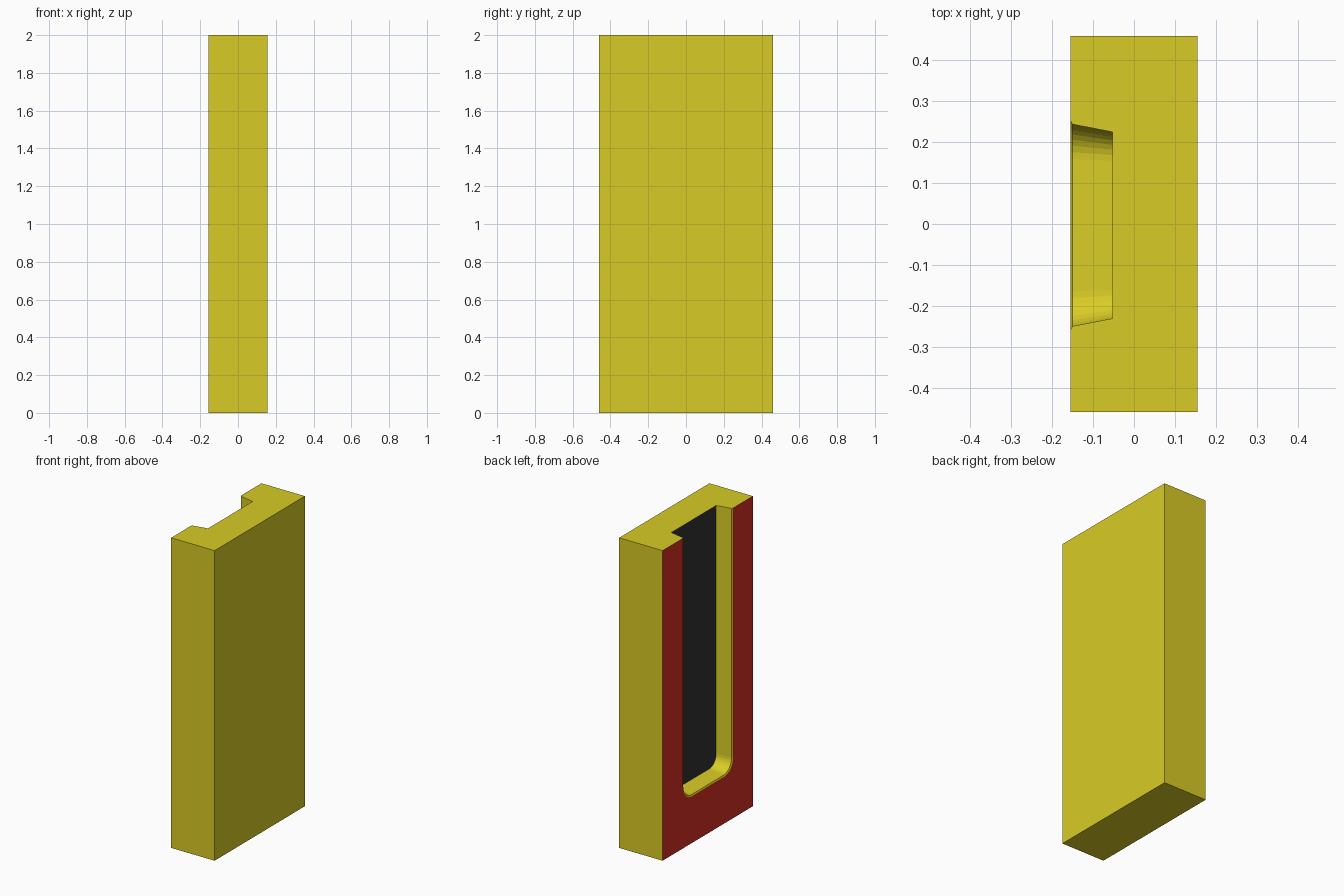
import bpy, bmesh, math

cube = bpy.data.objects.get("Cube")
if cube:
    bpy.data.objects.remove(cube, do_unlink=True)


def material(name, rgb):
    m = bpy.data.materials.new(name)
    m.use_nodes = True
    m.diffuse_color = (*rgb, 1)
    m.node_tree.nodes["Principled BSDF"].inputs["Base Color"].default_value = (*rgb, 1)
    return m


YELLOW, RED, BLACK = range(3)
materials = [material("yellow", (0.69, 0.60, 0.019)),
             material("red", (0.69, 0.03, 0.018)),
             material("black", (0.033, 0.033, 0.033))]

HX, HY, TOP = 0.155, 0.46, 2.0   # half thickness, half width, height
CENTRE = -0.003                  # slight sideways offset of the channel
STEPS = 8                        # segments per rounded corner

bm = bmesh.new()


def channel_ring(x, half, bottom, radius):
    """U-shaped outline, open at the top, with rounded lower corners."""
    pts = [(half, TOP)]
    for side, start in ((1, 0), (-1, 90)):
        for i in range(STEPS + 1):
            a = math.radians(start + 90 * i / STEPS)
            pts.append((side * (half - radius) + radius * math.cos(a),
                        bottom + radius - radius * math.sin(a)))
    pts.append((-half, TOP))
    return [bm.verts.new((x, CENTRE + y, z)) for y, z in pts]


def face(verts, mat=YELLOW):
    f = bm.faces.new(verts)
    f.material_index = mat


# Channel: flared lip, throat and floor outlines
lip = channel_ring(-HX, 0.256, 0.302, 0.09)
throat = channel_ring(-HX + 0.004, 0.247, 0.311, 0.085)
floor = channel_ring(-0.053, 0.228, 0.328, 0.07)
for outer, inner in ((lip, throat), (throat, floor)):
    for i in range(len(lip) - 1):
        face((outer[i], outer[i + 1], inner[i + 1], inner[i]))
face(floor, BLACK)

# Block corners, keyed by the sign of x, y and the height
c = {(sx, sy, z): bm.verts.new((sx * HX, sy * HY, z))
     for sx in (-1, 1) for sy in (-1, 1) for z in (0, TOP)}

# Plain outer sides
for sy in (-1, 1):
    face((c[-1, sy, 0], c[1, sy, 0], c[1, sy, TOP], c[-1, sy, TOP]))
face((c[1, -1, 0], c[1, 1, 0], c[1, 1, TOP], c[1, -1, TOP]))
face((c[-1, -1, 0], c[1, -1, 0], c[1, 1, 0], c[-1, 1, 0]))

# Notched top
face([c[1, 1, TOP], c[-1, 1, TOP], lip[0], throat[0], floor[0],
      floor[-1], throat[-1], lip[-1], c[-1, -1, TOP], c[1, -1, TOP]])

# Red face surrounding the channel
face([c[-1, 1, 0], c[-1, 1, TOP]] + lip + [c[-1, -1, TOP], c[-1, -1, 0]], RED)

bmesh.ops.recalc_face_normals(bm, faces=bm.faces)
mesh = bpy.data.meshes.new("channelled_block")
bm.to_mesh(mesh)
bm.free()
for m in materials:
    mesh.materials.append(m)
block = bpy.data.objects.new("channelled_block", mesh)
bpy.context.collection.objects.link(block)
